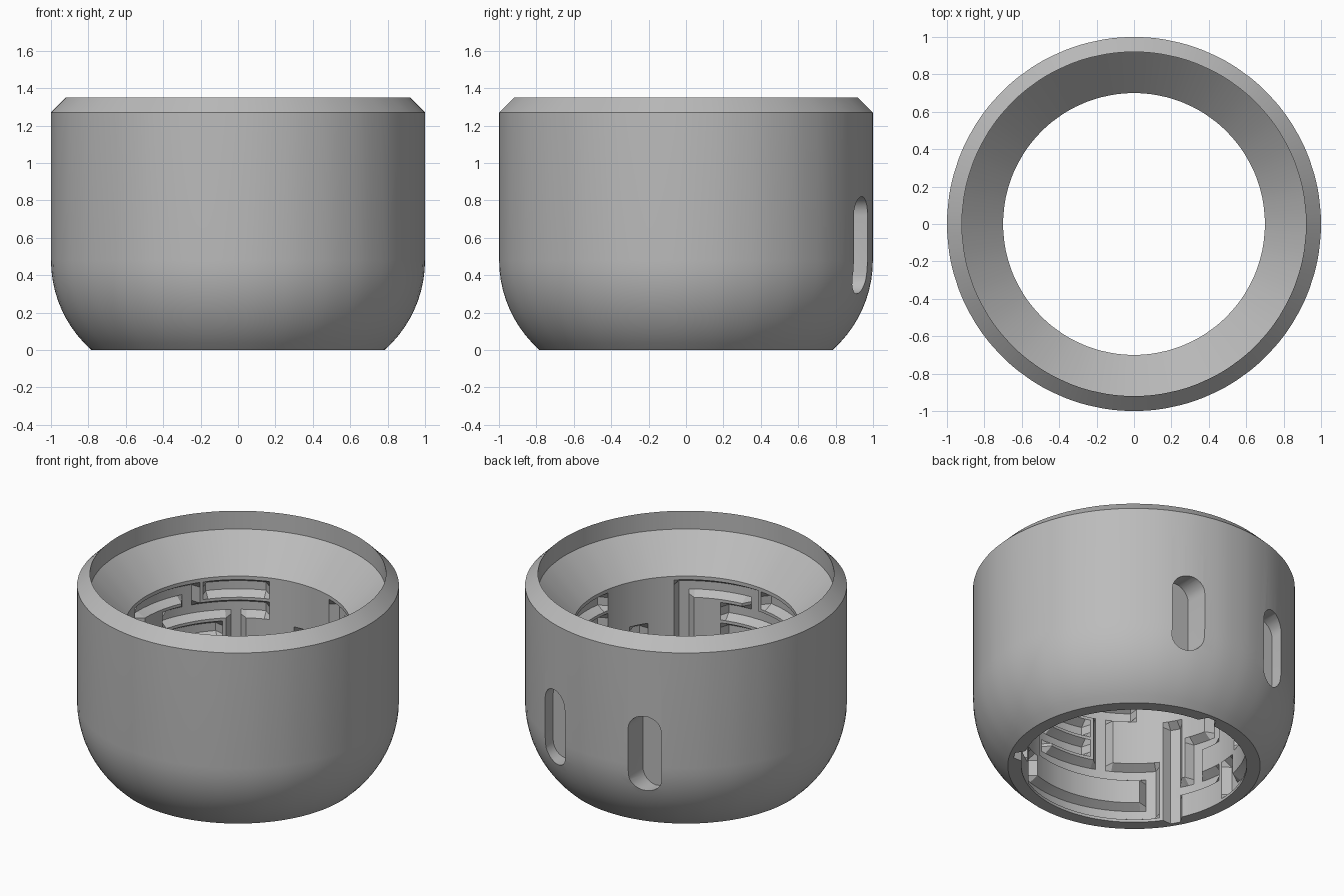
import bpy, bmesh
from math import sin, cos, pi, radians

if "Cube" in bpy.data.objects:
    bpy.data.objects.remove(bpy.data.objects["Cube"])

grey = bpy.data.materials.new("plain_grey")
grey.use_nodes = True
grey.diffuse_color = (0.5, 0.5, 0.5, 1)
grey.node_tree.nodes["Principled BSDF"].inputs["Base Color"].default_value = (0.5, 0.5, 0.5, 1)

# Maze layout: one third of the bore, columns 0-9 and rows 0-6 (bottom to top)
COLS, ROWS, PITCH, BASE = 30, 7, 0.14, 0.08
BORE, DEPTH, FLOOR, MOUTH = 0.70, 0.055, 0.2, 0.43
LEVEL = [(0, 1, 7), (1, 8, 10), (2, 1, 6), (3, 8, 9), (3, 4, 6),
         (4, 4, 6), (5, 2, 6), (6, 2, 4), (6, 5, 8)]          # row, from, to
UPRIGHT = [(0, -1, 4), (3, 2, 5), (1, 0, 2), (7, 0, 1), (9, 1, 3),
           (8, 3, 6), (6, 2, 4), (5, 5, 6)]                    # column, from, to


def in_groove(u, v):
    """True where a point lies on the floor of a maze channel."""
    e = FLOOR + 0.001
    for shift in (-10, 0, 10):
        w = u % 10 + shift
        if any(abs(v - r) < e and a - e < w < b + e for r, a, b in LEVEL):
            return True
        if any(abs(w - c) < e and a - e < v < b + e for c, a, b in UPRIGHT):
            return True
    return False


offsets = (-MOUTH, -FLOOR, FLOOR, MOUTH)
us = [c + o for c in range(COLS) for o in offsets]
vs = [-BASE / PITCH] + [r + o for r in range(ROWS) for o in offsets]

# Shell: outer profile from the bottom edge up, over the rim and down the funnel
R, sweep, steps = 0.64, radians(48.5), 10
profile = []
for k in range(steps + 1):
    a = sweep * (1 - k / steps)
    profile.append((1 - R + R * cos(a), R * (sin(sweep) - sin(a))))
profile += [(1, 1.27), (0.92, 1.35), (0.92, 1.225), (BORE, 1.005)]

bm = bmesh.new()
rings = []
for r, z in profile:
    rings.append([(r, z)] * len(us))
for v in reversed(vs):
    rings.append([(BORE + DEPTH * in_groove(u, v), BASE + PITCH * v) for u in us])

loops = []
for ring in rings:
    loop = []
    for u, (r, z) in zip(us, ring):
        a = pi / 2 + u * 2 * pi / COLS
        loop.append(bm.verts.new((r * cos(a), r * sin(a), z)))
    loops.append(loop)
n = len(us)
for i, low in enumerate(loops):
    high = loops[(i + 1) % len(loops)]
    for j in range(n):
        k = (j + 1) % n
        bm.faces.new((low[j], low[k], high[k], high[j]))
bmesh.ops.recalc_face_normals(bm, faces=bm.faces)


def make_object(name, bm):
    mesh = bpy.data.meshes.new(name)
    bm.to_mesh(mesh)
    bm.free()
    mesh.materials.append(grey)
    obj = bpy.data.objects.new(name, mesh)
    bpy.context.collection.objects.link(obj)
    return obj


body = make_object("maze_sleeve", bm)

# Rounded slots in the back, cut straight inwards
for side in (-1, 1):
    bm = bmesh.new()
    outline = []
    for k in range(26):
        top = k < 13
        a = pi * (k if top else k - 1) / 12
        outline.append(bm.verts.new((side * 0.34 + 0.1 * cos(a), 0.81,
                                     (0.72 if top else 0.4) + 0.1 * sin(a))))
    face = bm.faces.new(outline)
    made = bmesh.ops.extrude_face_region(bm, geom=[face])["geom"]
    bmesh.ops.translate(bm, vec=(0, 0.4, 0),
                        verts=[g for g in made if isinstance(g, bmesh.types.BMVert)])
    bmesh.ops.recalc_face_normals(bm, faces=bm.faces)
    cutter = make_object("slot_cutter", bm)
    cutter.hide_render = True
    cut = body.modifiers.new("slot", 'BOOLEAN')
    cut.operation, cut.solver, cut.object = 'DIFFERENCE', 'EXACT', cutter
    bpy.context.view_layer.objects.active = body
    bpy.ops.object.modifier_apply(modifier=cut.name)
    bpy.data.objects.remove(cutter)

bpy.ops.object.select_all(action='DESELECT')
body.select_set(True)
bpy.context.view_layer.objects.active = body
bpy.ops.object.shade_smooth_by_angle(angle=radians(25))
